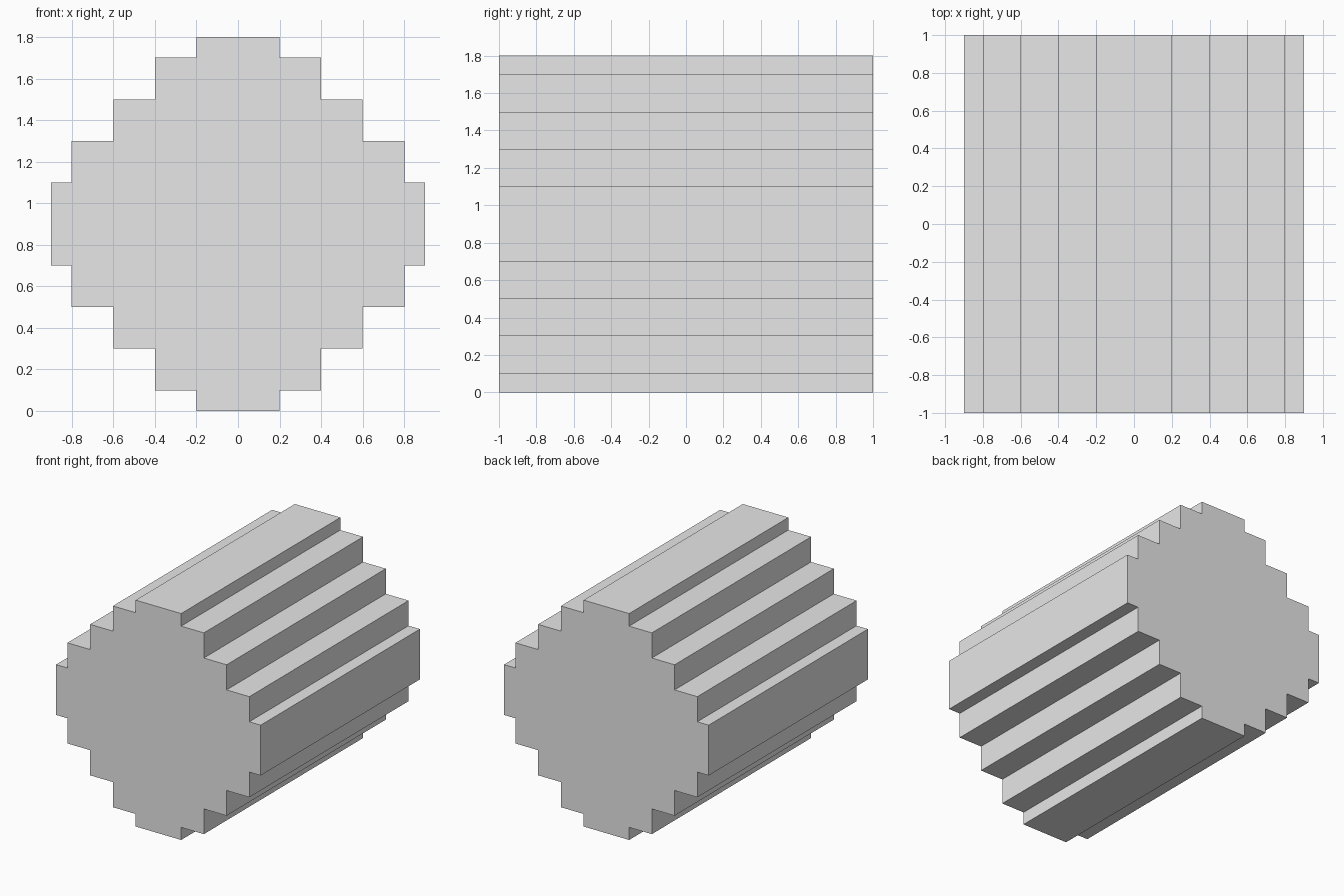
import bpy
import bmesh
from mathutils import Matrix, Vector

cube = bpy.data.objects.get("Cube")
if cube:
    bpy.data.objects.remove(cube, do_unlink=True)

LENGTH = 2.0
RADIUS = 0.9

# Plain grey material
grey = bpy.data.materials.new("light_grey")
grey.use_nodes = True
grey.diffuse_color = (0.8, 0.8, 0.8, 1)
grey.node_tree.nodes["Principled BSDF"].inputs["Base Color"].default_value = grey.diffuse_color

# One quarter of the stepped outline, from the side up to the top
levels = [0.9, 0.8, 0.6, 0.4, 0.2]
rises = levels[::-1]
quarter = []
for i, x in enumerate(levels):
    if i:
        quarter.append(Vector((x, 0, rises[i - 1])))
    if i < len(levels) - 1:
        quarter.append(Vector((x, 0, rises[i])))
quarter.append(Vector((levels[-1], 0, RADIUS)))

# Four quarter turns close the outline
bm = bmesh.new()
ring = []
for turn in range(4):
    for p in quarter:
        x, z = p.x, p.z
        for _ in range(turn):
            x, z = -z, x
        ring.append(bm.verts.new((x, -LENGTH / 2, z + RADIUS)))
front = bm.faces.new(ring)

# Extrude front to back into a solid prism
result = bmesh.ops.extrude_face_region(bm, geom=[front], use_keep_orig=True)
back_verts = [g for g in result["geom"] if isinstance(g, bmesh.types.BMVert)]
bmesh.ops.translate(bm, verts=back_verts, vec=(0, LENGTH, 0))
bmesh.ops.recalc_face_normals(bm, faces=bm.faces)

mesh = bpy.data.meshes.new("stepped_cylinder")
bm.to_mesh(mesh)
bm.free()
mesh.materials.append(grey)
body = bpy.data.objects.new("stepped_cylinder", mesh)
bpy.context.collection.objects.link(body)
